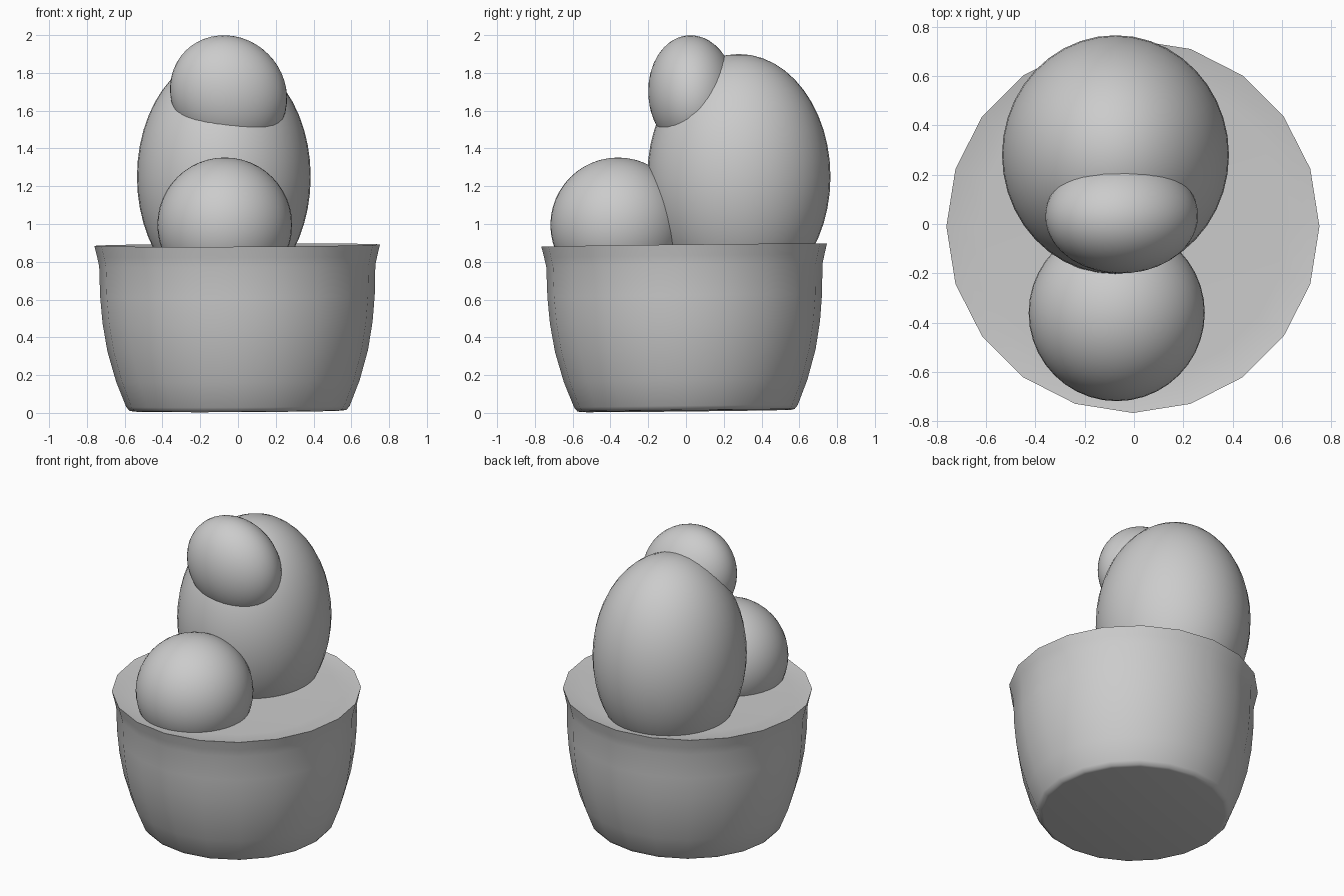
import bpy, bmesh, math

if "Cube" in bpy.data.objects:
    bpy.data.objects.remove(bpy.data.objects["Cube"])


def smooth(obj, angle):
    bpy.ops.object.select_all(action='DESELECT')
    obj.select_set(True)
    bpy.context.view_layer.objects.active = obj
    bpy.ops.object.shade_smooth_by_angle(angle=math.radians(angle))


def lathe(name, profile, sides):
    """Revolve (radius, z) points around z; both ends are closed."""
    bm = bmesh.new()
    rings = []
    for r, z in profile:
        rings.append([bm.verts.new((r * math.cos(2 * math.pi * i / sides),
                                    r * math.sin(2 * math.pi * i / sides), z))
                      for i in range(sides)])
    for a, b in zip(rings, rings[1:]):
        for i in range(sides):
            j = (i + 1) % sides
            bm.faces.new((a[i], a[j], b[j], b[i]))
    bm.faces.new(rings[0][::-1])
    bm.faces.new(rings[-1])
    mesh = bpy.data.meshes.new(name)
    bm.to_mesh(mesh)
    bm.free()
    obj = bpy.data.objects.new(name, mesh)
    bpy.context.collection.objects.link(obj)
    return obj


def lobe(name, centre, radii, rotation=(0, 0, 0)):
    bpy.ops.mesh.primitive_uv_sphere_add(segments=40, ring_count=24, radius=1, location=centre)
    obj = bpy.context.object
    obj.name = name
    obj.scale = radii
    obj.rotation_mode = 'YXZ'
    obj.rotation_euler = rotation
    smooth(obj, 60)
    return obj


# Pot with flared rim and shallow soil, leaning very slightly
pot = lathe("pot", [(0.555, 0.010), (0.575, 0.014), (0.592, 0.035), (0.645, 0.17),
                    (0.69, 0.33), (0.715, 0.48), (0.727, 0.62), (0.731, 0.78),
                    (0.742, 0.83), (0.756, 0.888), (0.70, 0.878), (0.62, 0.875)], 20)
pot.rotation_euler = (0.011, -0.005, 0)
smooth(pot, 40)

# Rounded cactus lobes
lobe("large_cactus_lobe", (-0.075, 0.28, 1.25), (0.46, 0.485, 0.65))
lobe("small_cactus_lobe", (-0.07, -0.36, 0.995), (0.357, 0.358, 0.357))
lobe("upper_cactus_lobe", (-0.05, 0.033, 1.69), (0.322, 0.233, 0.297),
     (0.07, math.radians(45), 0))
